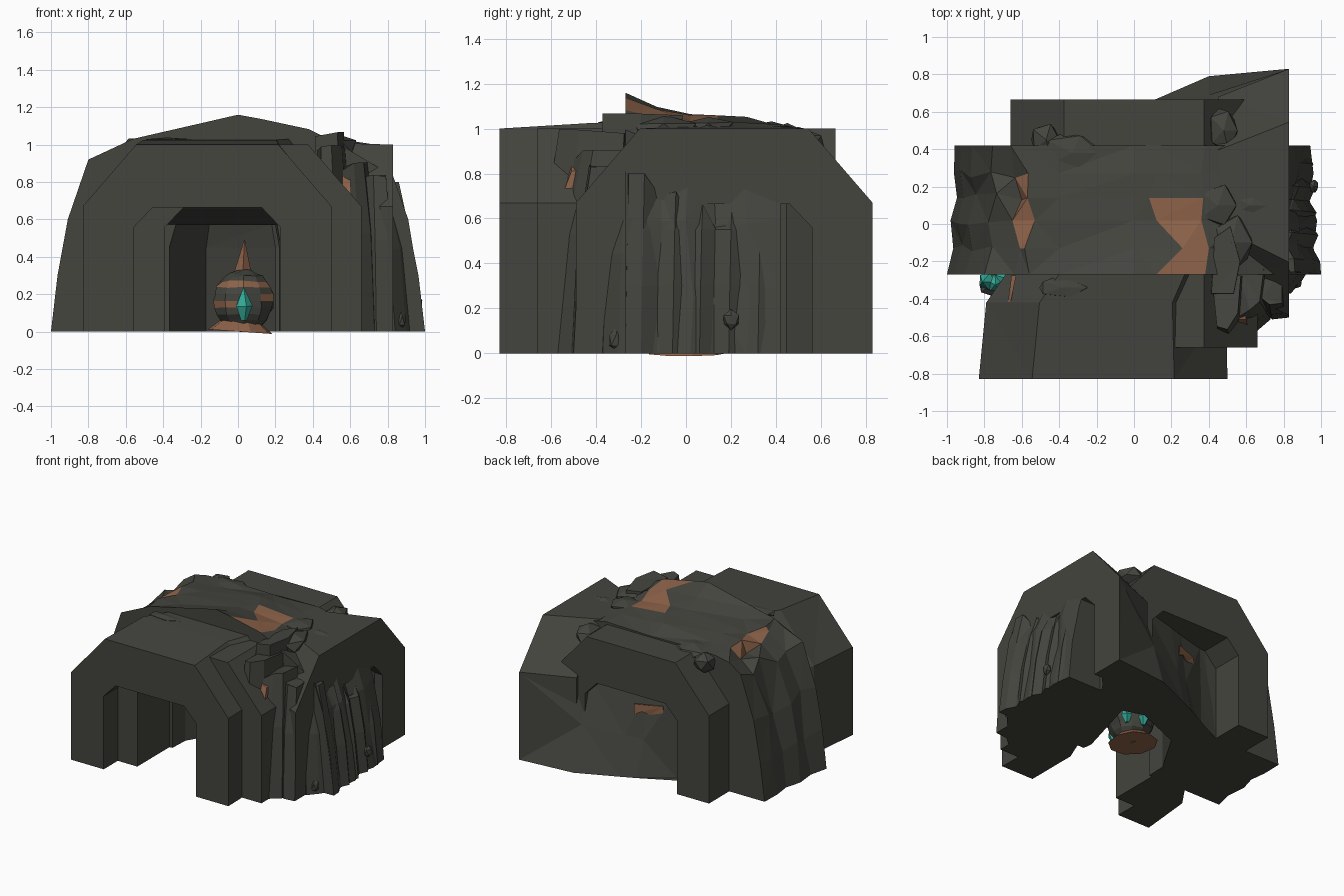
import bpy, bmesh, math, random
from mathutils import Vector

if "Cube" in bpy.data.objects:
    bpy.data.objects.remove(bpy.data.objects["Cube"])
random.seed(4)

def mat(name, c):
    m = bpy.data.materials.new(name)
    m.diffuse_color = (*c, 1)
    m.use_nodes = True
    m.node_tree.nodes["Principled BSDF"].inputs["Base Color"].default_value = m.diffuse_color
    return m

ROCK = mat("dark_rock", (0.058, 0.058, 0.049))
ORE = mat("copper_ore", (0.27, 0.125, 0.068))
TEAL = mat("teal_crystal", (0.035, 0.40, 0.31))

def finish(bm, name, mats=(ROCK,), tri=False):
    if tri:
        bmesh.ops.triangulate(bm, faces=bm.faces[:])
    bmesh.ops.recalc_face_normals(bm, faces=bm.faces[:])
    me = bpy.data.meshes.new(name)
    bm.to_mesh(me)
    bm.free()
    for m in mats:
        me.materials.append(m)
    ob = bpy.data.objects.new(name, me)
    bpy.context.collection.objects.link(ob)
    return ob

def skin(rings, name, mats=(ROCK,), rule=None):
    """Join equal-length rings of points and cap both ends."""
    bm = bmesh.new()
    rows = [[bm.verts.new(p) for p in r] for r in rings]
    n = len(rows[0])
    for k, (a, b) in enumerate(zip(rows, rows[1:])):
        for i in range(n):
            j = (i + 1) % n
            f = bm.faces.new((a[i], a[j], b[j], b[i]))
            if rule:
                f.material_index = rule(k, i)
    bm.faces.new(rows[0])
    bm.faces.new(rows[-1])
    return finish(bm, name, mats, True)

# ---- octagonal tunnel portals ----
def portal(name, place, *stations):
    """stations: (depth, centre, outer half width, roof height, opening centre)"""
    rings = []
    for d, c, w, top, o in stations:
        outer = [(-w, 0), (-w, .67), (-w + .285, top), (w - .285, top), (w, .67), (w, 0)]
        inner = [(.39, 0), (.39, .56), (.29, .665), (-.29, .665), (-.39, .56), (-.39, 0)]
        rings.append([place(d, c + u, z) for u, z in outer] + [place(d, o + u, z) for u, z in inner])
    return skin(rings, name)

along_y = lambda d, u, z: (u, d, z)
along_x = lambda d, u, z: (d, u, z)
portal("front_portal", along_y, (-.83, -.165, .665, 1.0, -.165), (-.42, -.15, .64, 1.025, -.165),
       (-.26, -.06, .62, 1.03, -.1))
portal("main_tunnel", along_y, (-.66, 0, .66, 1.0, 0), (.665, 0, .66, 1.0, 0))
portal("right_portal", along_x, (.83, .17, .66, 1.0, .17), (.45, .19, .49, 1.01, .19))
# ceiling sloping down towards the chamber
skin([[(x, -.64, .67), (x, -.26, .67), (x, -.26, .57), (x, -.62, .655)] for x in (-.395, .395)],
     "sloping_ceiling")

# ---- central rock ridge, lofted from front to back ----
PROFILE = [(-1, 0), (-.965, .3), (-.91, .6), (-.8, .92), (-.66, .985), (-.54, 1.03), (-.4, 1.06),
           (0, 1.145), (.12, 1.125), (.38, 1.07), (.58, .98), (.83, .83), (.91, .6), (.96, .3), (1, 0)]
STATIONS = [(-.27, 1), (-.13, .6), (.02, .42), (.14, .35), (.27, .25), (.42, .05)]
# left and right borders of the two ore patches at each station
LEFT = [(-.64, -.56), (-.61, -.585), (-.65, -.53), (-.60, -.57), (-.635, -.565), (-.66, -.56)]
RIGHT = [(.12, .38), (.26, .40), (.12, .36), (.08, .37), (.12, .36), (.12, .38)]
rings = []
for k, (y, lift) in enumerate(STATIONS):
    inset = .05 * k / 5 + (.03 if k in (1, 3) else 0)
    ring = []
    for i, (x, z) in enumerate(PROFILE):
        if i in (4, 5):
            x = LEFT[k][i - 4]
        if i in (8, 9):
            x = RIGHT[k][i - 8]
        if z > 1:
            z = 1.012 + (z - 1) * lift + random.uniform(-.012, .004)
        elif z > 0 and 0 < k < 5:
            z += random.uniform(-.06, .03)
        if abs(x) > .7:
            x -= math.copysign(inset * random.uniform(.8, 1.2), x)
        wob = random.uniform(-.025, .025) if 0 < z < 1 and 0 < k < 5 else 0
        ring.append((x, y + wob, z))
    rings.append(ring)

def ridge_rule(k, i):
    return 1 if (i == 8 and k < 3) or (i == 4 and 1 <= k <= 3) else 0

ridge = skin(rings, "rock_ridge", (ROCK, ORE), ridge_rule)

# chamber hollowed into the ridge
plan = [(-.39, -.75), (.3, -.75), (.22, -.2), (.36, .3), (.2, .35), (-.17, .2), (-.36, -.12)]
cutter = skin([[(x, y, -.1) for x, y in plan],
               [(x, y, .45) for x, y in plan],
               [(x * .9, y * .95, .575) for x, y in plan]], "chamber_cutter")
cutter.hide_render = True
cutter.hide_viewport = True
cut = ridge.modifiers.new("chamber", 'BOOLEAN')
cut.operation = 'DIFFERENCE'
cut.solver = 'EXACT'
cut.object = cutter

# ---- wall closing the rear opening: sloped foot, ledge, steep upper part ----
low = [(.83, .83), (.4, .79), (.1, .66), (-.01, .61), (-.23, .45), (-.39, .42),
       (-.39, .38), (.6, .38), (.76, .56)]
high = [(.83, .828, .67), (.40, .69, .33), (.1, .59, .29), (-.02, .54, .27), (-.24, .44, .25),
        (-.39, .415, .25), (-.39, .38, .25), (.6, .38, .3), (.76, .56, .4)]
top = [(.82, .82, .67), (.40, .60, .67), (.1, .52, .67), (-.02, .48, .67), (-.24, .425, .67),
       (-.39, .41, .67), (-.39, .38, .67), (.6, .38, .67), (.76, .56, .67)]
skin([[(x, y, 0) for x, y in low], high, top], "rear_wall")
# thin ore vein on that wall
skin([[(-.14, .470 + t, .48), (-.05, .500 + t, .455), (0, .525 + t, .475), (.05, .545 + t, .45),
       (.05, .545 + t, .53), (-.14, .470 + t, .53)] for t in (0, .009)], "niche_vein", (ORE,))

# ---- leaning rock columns filling the front right corner ----
def column(name, pts, h, lean=(0, 0), shrink=.7, tilt=.03):
    cx = sum(p[0] for p in pts) / len(pts)
    cy = sum(p[1] for p in pts) / len(pts)
    mid = [(cx + (x - cx) * .95 + lean[0] * .4, cy + (y - cy) * .95 + lean[1] * .4, h * .6) for x, y in pts]
    top = [(cx + (x - cx) * shrink + lean[0], cy + (y - cy) * shrink + lean[1],
            h + random.uniform(-tilt, tilt)) for x, y in pts]
    return skin([[(x, y, 0) for x, y in pts], mid, top], name)

column("corner_column", [(.46, -.64), (.53, -.66), (.6, -.55), (.62, -.3), (.42, -.25)], .98, (-.03, .06), .8)
column("corner_column", [(.58, -.62), (.66, -.57), (.73, -.51), (.76, -.28), (.56, -.25)], .88, (-.04, .08), .75)
column("corner_column", [(.68, -.46), (.74, -.51), (.83, -.5), (.83, -.28), (.7, -.22)], .82, (-.02, .05), .75)
column("corner_column", [(.78, -.38), (.84, -.37), (.9, -.3), (.95, -.22), (.78, -.2)], .74, (-.08, .03), .6)
column("corner_column", [(.4, -.40), (.54, -.40), (.58, -.2), (.52, .02), (.42, -.05)], 1.055, (0, 0), .85, .012)

# zigzag rock face bulging out of the right portal
rings = []
for k, (y, h) in enumerate([(-.27, .80), (-.2, .80), (-.13, .70), (-.06, .72), (0, .62), (.06, .66),
                            (.12, .60), (.19, .66), (.25, .58), (.32, .64), (.4, .56)]):
    x = 1.0 - .07 * (y + .27) - (.035 if k % 2 == 0 and k else 0)
    rings.append([(.7, y, 0), (x, y, 0), (x - .035, y + .005, .3), (x - .085, y + .01, .55),
                  (x - .14, y + .015, h), (.7, y, h)])
skin(rings, "portal_rocks")

# ---- scattered boulders ----
def boulder(name, loc, size, sub=1):
    bm = bmesh.new()
    bmesh.ops.create_icosphere(bm, subdivisions=sub, radius=1)
    for v in bm.verts:
        v.co *= random.uniform(.85, 1.1)
        v.co = Vector((v.co.x * size[0], v.co.y * size[1], v.co.z * size[2])) + Vector(loc)
    return finish(bm, name)

for loc, size in [((.45, .10, 1.0), (.12, .12, .06)), ((-.33, .38, .99), (.17, .12, .045)),
                  ((-.47, .45, .95), (.09, .1, .08)), ((.48, .5, .94), (.09, .13, .07)),
                  ((-.38, -.34, 1.02), (.14, .06, .02)), ((.87, -.31, .06), (.03, .04, .055)),
                  ((.96, .2, .15), (.03, .04, .045)), ((.52, -.1, .99), (.12, .16, .07)),
                  ((.62, .1, .97), (.16, .12, .05))]:
    boulder("boulder", loc, size)

# copper shard in the corner rocks
skin([[(.55, -.56, .68), (.61, -.56, .68), (.60, -.4, .68)],
      [(.56, -.51, .83), (.60, -.51, .81), (.59, -.4, .82)]], "copper_shard", (ORE,))

# ---- crystal geodes ----
def cone(name, base, tip, r, m, sides=5, waist=0.0):
    """Pointed shard from base to tip; waist > 0 gives it a widest belt."""
    base, tip = Vector(base), Vector(tip)
    q = (tip - base).to_track_quat('Z', 'Y')
    L = (tip - base).length
    belts = [(0, r * (.35 if waist else 1))] + ([(waist, r)] if waist else []) + [(1, r * .04)]
    rings = [[base + q @ Vector((s * math.cos(2 * math.pi * i / sides),
                                 s * math.sin(2 * math.pi * i / sides), t * L))
              for i in range(sides)] for t, s in belts]
    return skin(rings, name, (m,))

# chamber geode with thin ore bands
c, r = Vector((.03, 0, .165)), .165
bm = bmesh.new()
bmesh.ops.create_uvsphere(bm, u_segments=10, v_segments=14, radius=r)
for f in bm.faces:
    p = f.calc_center_median()
    h = p.z / r
    band = .4 < h < .62 and p.x > -.11
    band |= .02 < h < .24 and p.x > .05 and p.y < .05
    band |= -.2 < h < -.02 and p.x < -.02 and p.y < .05
    f.material_index = int(band)
for v in bm.verts:
    v.co = v.co * random.uniform(.95, 1.05) + c
finish(bm, "geode_ball", (ROCK, ORE))
cone("geode_foot", (.01, 0, 0), (.02, 0, .14), .175, ORE, 9)
cone("copper_spike", (.025, .04, .30), (.035, .04, .49), .05, ORE, 4)
cone("teal_crystal", (.03, -.17, .06), (.03, -.19, .235), .048, TEAL, 5, .45)
cone("teal_crystal", (.14, .09, .08), (.155, .10, .2), .04, TEAL, 5, .45)
cone("teal_crystal", (.05, .16, .06), (.05, .185, .2), .04, TEAL, 5, .45)

# half-buried geode in the left recess
boulder("side_geode", (-.755, -.32, .3), (.08, .08, .12))
for dx, dy in ((-.05, .0), (.0, -.01), (.05, .01)):
    cone("teal_crystal", (-.745 + dx * .4, -.3 + dy, .33), (-.74 + dx * 1.4, -.31 + dy * 1.5, .47),
         .048, TEAL, 5, .5)
# ore vein up the left shoulder
skin([[(-.655, -.275, z + .03), (-.63, -.275, z + .04), (-.66, -.42, z + .03), (-.675, -.42, z + .01)]
      for z in (.70, .80)], "shoulder_vein", (ORE,))
